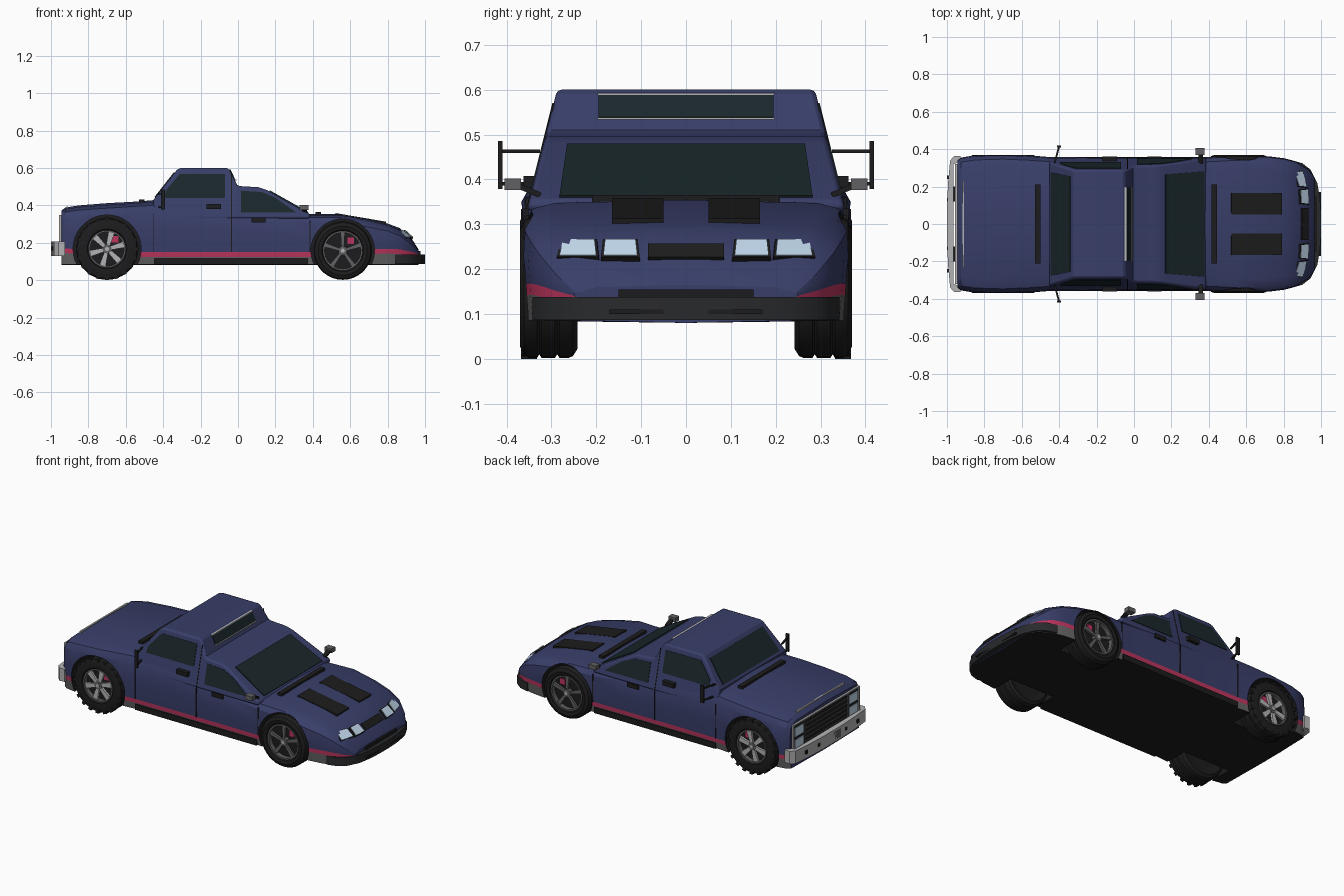
import bpy, bmesh, math
from mathutils import Vector

if "Cube" in bpy.data.objects:
    bpy.data.objects.remove(bpy.data.objects["Cube"])

def mat(name, r, g, b):
    m = bpy.data.materials.new(name)
    m.diffuse_color = (r, g, b, 1)
    m.use_nodes = True
    m.node_tree.nodes["Principled BSDF"].inputs["Base Color"].default_value = m.diffuse_color
    return m

BLUE = mat("blue_paint", .04, .048, .14)
PINK = mat("pink_stripe", .5, .035, .11)
GREY = mat("grey_trim", .12, .12, .125)
BLACK = mat("black_trim", .012, .012, .013)
GLASS = mat("dark_glass", .01, .02, .024)
LAMP = mat("lamp", .55, .7, .85)
CHROME = mat("chrome", .45, .45, .46)

def make(name, verts, faces, mats, idx=None, smooth=None):
    me = bpy.data.meshes.new(name)
    me.from_pydata([tuple(v) for v in verts], [], faces)
    for m in mats:
        me.materials.append(m)
    if idx:
        me.polygons.foreach_set("material_index", idx)
    bm = bmesh.new()
    bm.from_mesh(me)
    bmesh.ops.recalc_face_normals(bm, faces=bm.faces)
    bm.to_mesh(me)
    bm.free()
    ob = bpy.data.objects.new(name, me)
    bpy.context.collection.objects.link(ob)
    if smooth:
        shade(ob, smooth)
    return ob

def shade(ob, deg):
    bpy.ops.object.select_all(action='DESELECT')
    ob.select_set(True)
    bpy.context.view_layer.objects.active = ob
    bpy.ops.object.shade_smooth_by_angle(angle=math.radians(deg))

def extrude(name, bottom, top, m, smooth=None):
    n = len(bottom)
    faces = [list(range(n)), list(range(n, 2 * n))]
    faces += [[i, (i + 1) % n, n + (i + 1) % n, n + i] for i in range(n)]
    return make(name, bottom + top, faces, [m], smooth=smooth)

def plate(name, pts, m, t=.004, both=False):
    """Flat panel through the given corners; both=True adds the mirrored one."""
    for s in ((1, -1) if both else (1,)):
        p = [Vector((x, y * s, z)) for x, y, z in pts]
        n = (p[1] - p[0]).cross(p[2] - p[0]).normalized() * t
        extrude(name, [v - n for v in p], [v + n for v in p], m)

def slope(name, a, b, ya, yb, m, t=.004, both=False):
    """Panel across a sloping surface: a, b are (x, z); ya, yb are y ranges."""
    plate(name, [(a[0], ya[0], a[1]), (a[0], ya[1], a[1]),
                 (b[0], yb[1], b[1]), (b[0], yb[0], b[1])], m, t, both)

def box(name, x, y, z, m, both=False):
    plate(name, [(x[0], y[0], sum(z) / 2), (x[1], y[0], sum(z) / 2), (x[1], y[1], sum(z) / 2),
                 (x[0], y[1], sum(z) / 2)], m, (z[1] - z[0]) / 2, both)

def lathe(name, prof, cx, cz, s, m, n=36, smooth=35):
    """Turn a closed (radius, y) profile round a wheel axle."""
    k = len(prof)
    v = [(cx + r * math.cos(2 * math.pi * i / n), y * s, cz + r * math.sin(2 * math.pi * i / n))
         for i in range(n) for r, y in prof]
    f = [[i * k + j, i * k + (j + 1) % k, (i + 1) % n * k + (j + 1) % k, (i + 1) % n * k + j]
         for i in range(n) for j in range(k)]
    return make(name, v, f, [m], smooth=smooth)

def disc(name, cx, cz, r, y0, y1, s, m, n=36):
    ring = [(r * math.cos(2 * math.pi * i / n) + cx, r * math.sin(2 * math.pi * i / n) + cz) for i in range(n)]
    return extrude(name, [(x, y0 * s, z) for x, z in ring], [(x, y1 * s, z) for x, z in ring], m, 35)

# lower body: loft of cross-sections (x, half width, shoulder z, centre z, stripe z)
stations = [(-.945, .34, .35, .37, .17), (-.925, .355, .365, .388, .17), (-.85, .368, .375, .40, .165),
            (-.70, .373, .385, .412, .15), (-.55, .366, .395, .42, .15), (-.45, .358, .40, .428, .15),
            (-.2, .356, .40, .43, .15), (0, .356, .38, .41, .15), (.2, .356, .36, .39, .15),
            (.38, .357, .335, .355, .15), (.55, .366, .335, .354, .15), (.70, .364, .305, .328, .165),
            (.80, .352, .28, .303, .168), (.866, .335, .25, .278, .165), (.93, .295, .195, .22, .152),
            (.965, .25, .15, .165, .14)]
verts, faces, idx = [], [], []
for x, w, zs, zt, zp in stations:
    half = [(0, .08), (w * .97, .085), (w * .985, zp - .025), (w * .99, zp), (w, zp + (zs - zp) * .45),
            (w * .985, zp + (zs - zp) * .85), (w * .93, zs), (w * .8, zs + .65 * (zt - zs)), (0, zt)]
    verts += [(x, y, z) for y, z in half + [(-y, z) for y, z in half[7:0:-1]]]
ring_mats = [3, 2, 1, 0, 0, 0, 0, 0]
ring_mats += ring_mats[::-1]
for i in range(len(stations) - 1):
    for j in range(16):
        k = (j + 1) % 16
        faces.append([i * 16 + j, i * 16 + k, i * 16 + 16 + k, i * 16 + 16 + j])
        idx.append(ring_mats[j])
faces += [list(range(16)), list(range(len(verts) - 16, len(verts)))]
idx += [0, 0]
SLOTS = [BLUE, PINK, GREY, BLACK]
body = make("lower_body", verts, faces, SLOTS, idx)

# wheels and wheel arches: (x, z, tyre radius, arch radius, rim radius, spokes, width of spoke)
WHEELS = [(-.70, .167, .165, .182, .098, 6, .017), (.56, .158, .156, .17, .104, 5, .012)]
for cx, cz, R, A, rim, ns, sw in WHEELS:
    for s in (1, -1):
        cut = disc("arch_cutter", cx, cz, A, .21, .5, s, BLACK)
        cut.data.materials.clear()
        for m in SLOTS:
            cut.data.materials.append(m)
        for p in cut.data.polygons:
            p.material_index = 3
        cut.hide_render = True
        cut.hide_set(True)
        mod = body.modifiers.new("arch", 'BOOLEAN')
        mod.operation, mod.object, mod.solver = 'DIFFERENCE', cut, 'EXACT'
        bpy.context.view_layer.objects.active = body
        bpy.ops.object.modifier_apply(modifier=mod.name)
        bpy.data.objects.remove(cut)
        # tyre with three tread ribs, rim ring, hub and spokes
        prof = [(rim, .25), (R - .02, .242), (R - .004, .252), (R, .262), (R, .282), (R - .008, .287),
                (R, .292), (R, .322), (R - .008, .327), (R, .332), (R, .35), (R - .006, .361),
                (R - .025, .37), (rim + .008, .366), (rim, .356)]
        lathe("tyre", prof, cx, cz, s, BLACK)
        disc("wheel_back", cx, cz, rim + .002, .25, .335, s, BLACK)
        lathe("rim_ring", [(rim + .002, .335), (rim + .002, .362), (rim - .007, .362), (rim - .007, .335)],
              cx, cz, s, GREY)
        disc("hub", cx, cz, .024, .33, .36, s, GREY, 16)
        disc("hub_cap", cx, cz, .011, .355, .364, s, CHROME, 12)
        for i in range(ns):
            a = 2 * math.pi * (i + .25) / ns
            u, v = (math.cos(a), math.sin(a)), (-math.sin(a), math.cos(a))
            q = [(.018, -sw * .6), (rim - .004, -sw), (rim - .004, sw), (.018, sw * .6)]
            plate("spoke", [(cx + u[0] * r + v[0] * e, .35 * s, cz + u[1] * r + v[1] * e) for r, e in q],
                  CHROME if ns == 6 else GREY, .007)
        box("brake_caliper", (cx + .025, cx + .06), (.334 * s, .342 * s), (cz + .035, cz + .07), PINK)
        if ns == 6:  # off-road tread blocks
            for i in range(20):
                a = 2 * math.pi * i / 20
                q = [(R - .02, -.01), (R + .002, -.01), (R + .002, .01), (R - .02, .01)]
                plate("tread_block", [(cx + math.cos(a) * r - math.sin(a) * e, .35 * s,
                      cz + math.sin(a) * r + math.cos(a) * e) for r, e in q], BLACK, .018)
shade(body, 28)

# upper cabin: one side profile with sides leaning inward
def yw(z):
    return .345 - (z - .37) * .25
prof = [(-.455, .33), (-.452, .43), (-.325, .592), (-.305, .6), (-.06, .6), (-.045, .59), (-.005, .51), (.01, .503),
        (.11, .497), (.155, .482), (.385, .353), (.385, .33)]
cab = extrude("cabin", [(x, -yw(z), z) for x, z in prof], [(x, yw(z), z) for x, z in prof], BLUE)
bev = cab.modifiers.new("soft_edges", 'BEVEL')
bev.width, bev.segments, bev.limit_method, bev.angle_limit = .01, 2, 'ANGLE', math.radians(50)
shade(cab, 25)

# windows
for name, pts in (("truck_side_window", [(-.395, .44), (-.385, .48), (-.31, .568), (-.07, .568), (-.07, .44)]),
                  ("coupe_side_window", [(.015, .478), (.13, .47), (.2, .44), (.31, .362), (.015, .362)])):
    plate(name, [(x, yw(z), z) for x, z in pts], GLASS, .003, True)
slope("truck_windscreen", (-.443, .443), (-.34, .574), (-.275, .275), (-.255, .255), GLASS)
slope("coupe_windscreen", (.168, .477), (.375, .361), (-.265, .265), (-.282, .282), GLASS)
slope("step_window", (-.043, .588), (-.018, .537), (-.195, .195), (-.195, .195), GLASS)
for x, z in ((-.045, .59), (-.017, .535)):
    box("step_window_trim", (x - .005, x + .008), (-.197, .197), (z - .002, z + .003), CHROME)

# bonnet vents and wiper cowls
slope("bonnet_vent", (.52, .353), (.79, .307), (.05, .165), (.05, .165), BLACK, .006, True)
box("coupe_cowl", (.415, .445), (-.21, .21), (.345, .365), BLACK)
box("truck_cowl", (-.53, -.5), (-.21, .21), (.41, .432), BLACK)

# doors: seams, handles and sill
for x, z0, z1 in ((-.035, .15, .33), (.385, .15, .32), (-.45, .15, .36)):
    box("door_seam", (x - .002, x + .002), (.35, .3585), (z0, z1), BLACK, True)
plate("door_seam_upper", [(-.037, yw(.33), .33), (-.033, yw(.33), .33), (-.033, yw(.57), .57),
                          (-.037, yw(.57), .57)], BLACK, .002, True)
for x, z in ((-.13, .395), (.11, .322)):
    box("door_handle", (x - .038, x + .038), (.335, .362), (z - .013, z + .013), BLACK, True)
box("sill", (-.45, .375), (.33, .358), (.085, .12), BLACK, True)

# mirrors
box("truck_mirror", (-.412, -.39), (.409, .419), (.378, .485), BLACK, True)
for z in (.463, .39):
    plate("truck_mirror_arm", [(-.43, .325, z), (-.42, .325, z), (-.396, .412, z), (-.406, .412, z)],
          BLACK, .004, True)
box("coupe_mirror", (.33, .378), (.368, .405), (.376, .402), GREY, True)
plate("coupe_mirror_arm", [(.345, .325, .365), (.37, .325, .365), (.37, .38, .388), (.345, .38, .388)],
      BLACK, .006, True)

# coupe nose: headlamps, slots and bumper
slope("nose_grille", (.895, .253), (.928, .222), (-.085, .085), (-.085, .085), BLACK, .006)
lamps = {"inner_lamp": [(.886, .112, .256), (.882, .18, .256), (.922, .184, .22), (.926, .108, .22)],
         "outer_lamp": [(.874, .202, .256), (.852, .272, .256), (.893, .28, .22), (.915, .198, .22)]}
for name, pts in lamps.items():
    c = sum((Vector(p) for p in pts), Vector()) / 4
    plate(name + "_frame", [c + (Vector(p) - c) * 1.14 for p in pts], BLACK, .012, True)
    plate(name, [Vector(p) + Vector((.003, 0, .003)) for p in pts], LAMP, .011, True)
box("lower_intake", (.93, .975), (-.15, .15), (.136, .155), BLACK)

def bumper(name, outer, z0, z1, m, inner=()):
    pts = outer + [(x, -y) for x, y in outer[::-1]] + list(inner)
    return extrude(name, [(x, y, z0) for x, y in pts], [(x, y, z1) for x, y in pts], m, 30)
bumper("coupe_bumper", [(.84, .342), (.90, .325), (.945, .29), (.98, .22), (.995, .13), (1, .05)], .087, .138, 
       mat("bumper_dark", .022, .023, .025))
box("bumper_slot", (.97, 1.0), (-.17, .17), (.1, .11), BLACK)

# truck face: grille, stacked lamps and chrome bumper
box("grille_panel", (-.952, -.93), (-.315, .315), (.18, .345), BLACK)
for z in (.18, .345):
    box("grille_frame", (-.957, -.93), (-.32, .32), (z - .004, z + .004), CHROME)
box("grille_side_frame", (-.957, -.93), (.313, .321), (.176, .349), CHROME, True)
box("grille_divider", (-.956, -.93), (.205, .211), (.18, .345), GREY, True)
for i in range(5):
    z = .207 + i * .027
    box("grille_slat", (-.955, -.94), (-.205, .205), (z - .002, z + .002), GREY)
for z in (.225, .298):
    box("truck_lamp", (-.957, -.93), (.222, .304), (z - .027, z + .027), LAMP, True)
box("bonnet_trim", (-.918, -.908), (-.23, .23), (.38, .394), CHROME)
outer = [(-.925, .362), (-.96, .364), (-.983, .34), (-.994, .22), (-1, .08)]
bumper("truck_bumper", outer, .13, .208, CHROME, [(-.925, -.335), (-.965, -.32), (-.965, .32), (-.925, .335)])
box("bumper_mount", (-.97, -.935), (.12, .2), (.14, .19), BLACK, True)
box("number_plate", (-1.0, -.99), (-.075, .075), (.143, .195), GREY)
for y in (.13, .25):
    box("bumper_bolt", (-.999, -.985), (y - .01, y + .01), (.16, .18), BLACK, True)
